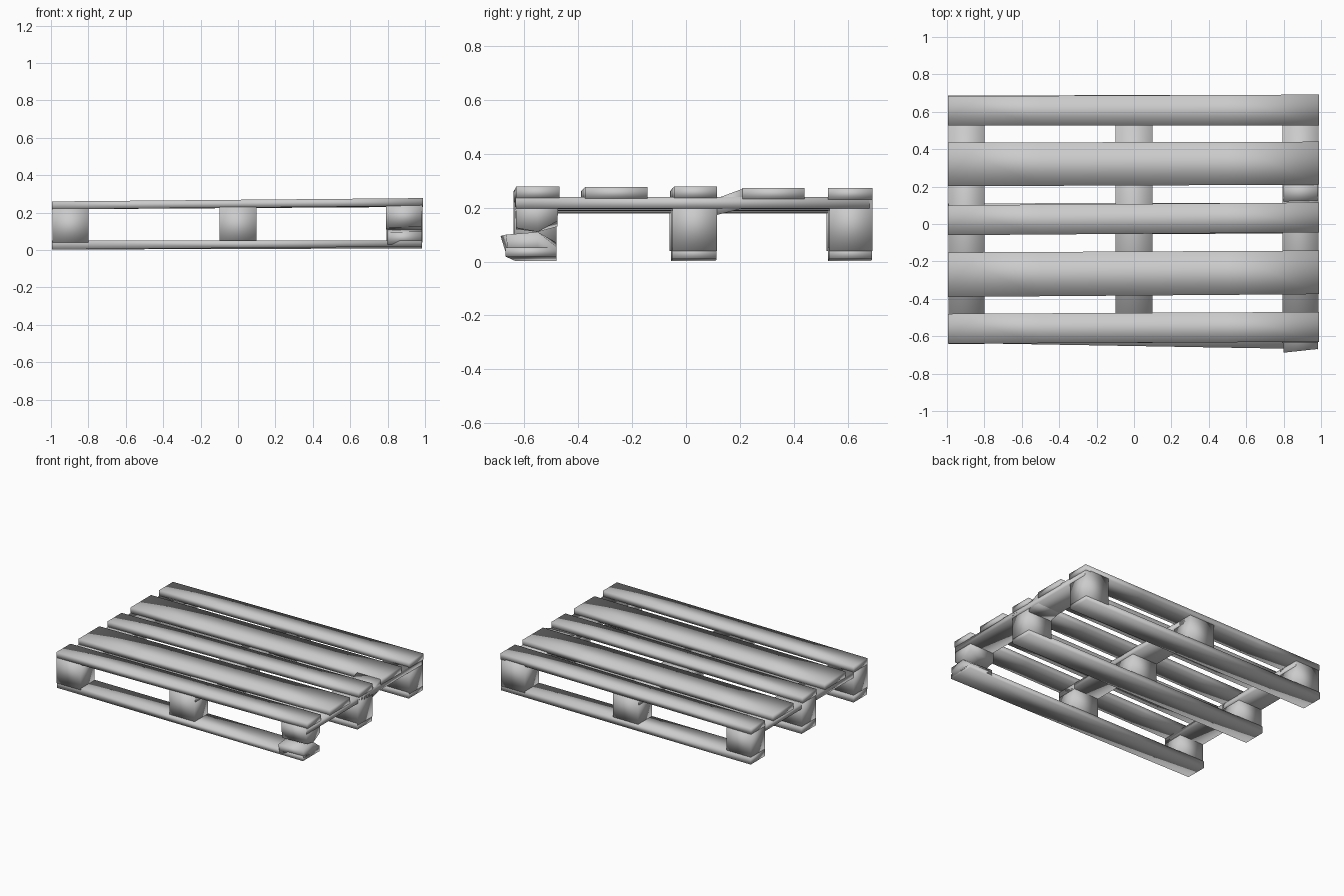
import bpy, bmesh

if "Cube" in bpy.data.objects:
    bpy.data.objects.remove(bpy.data.objects["Cube"])


def loft(name, rings):
    """Closed solid skinned through rings with equal point counts."""
    bm = bmesh.new()
    loops = [[bm.verts.new(p) for p in r] for r in rings]
    n = len(loops[0])
    for a, b in zip(loops, loops[1:]):
        for i in range(n):
            j = (i + 1) % n
            bm.faces.new((a[i], a[j], b[j], b[i]))
    bm.faces.new(loops[0])
    bm.faces.new(loops[-1])
    bmesh.ops.recalc_face_normals(bm, faces=bm.faces)
    me = bpy.data.meshes.new(name)
    bm.to_mesh(me)
    bm.free()
    for p in me.polygons:
        p.use_smooth = True
    ob = bpy.data.objects.new(name, me)
    bpy.context.collection.objects.link(ob)
    return ob


def x_ring(x, y0, y1, z0, z1):
    return [(x, y0, z0), (x, y1, z0), (x, y1, z1), (x, y0, z1)]


def lift(x):
    # the deck rises slightly toward the right end
    return 0.009 * x


# Top deck slats: (left y range, right y range, right-end height tweak)
slats = [
    (-0.64, -0.48, -0.63, -0.47, 0.0),
    (-0.39, -0.152, -0.375, -0.142, -0.002),
    (-0.06, 0.10, -0.045, 0.115, 0.0),
    (0.202, 0.435, 0.21, 0.44, -0.004),
    (0.527, 0.683, 0.527, 0.692, -0.005),
]
for i, (a0, a1, b0, b1, dz) in enumerate(slats):
    rings = []
    for x in (-0.995, -0.5, 0.0, 0.5, 0.99):
        t = (x + 1) / 2
        z = 0.269 + lift(x) + dz * t
        rings.append(x_ring(x, a0 + (b0 - a0) * t, a1 + (b1 - a1) * t, z - 0.042, z))
    loft(f"deck_slat_{i + 1}", rings)

# Cross beams under the deck
beams = [("left", -0.992, -0.80), ("middle", -0.10, 0.10), ("right", 0.795, 0.987)]
for side, x0, x1 in beams:
    loft(f"cross_beam_{side}", [
        x_ring(x, -0.63, 0.68, 0.188 + lift(x), 0.23 + lift(x)) for x in (x0, x1)])

# Sagging splice on the right beam between two slats
loft("beam_splice", [
    [(x, 0.11, 0.172), (x, 0.22, 0.20), (x, 0.215, 0.272), (x, 0.115, 0.235)]
    for x in (0.80, 0.985)])

# Spacer blocks (the front right one is broken and built separately)
rows = [("front", -0.635, -0.48), ("middle", -0.055, 0.11), ("back", 0.527, 0.687)]
for row, y0, y1 in rows:
    for side, x0, x1 in beams:
        if (row, side) == ("front", "right"):
            continue
        s = 0.006 * x0
        loft(f"block_{row}_{side}", [
            x_ring(x, y0 + s, y1 + s, 0.04, 0.23 + lift(x)) for x in (x0, x1)])

# Bottom runners
for row, y0, y1 in rows:
    front = row == "front"
    rings = []
    for x in (-0.995, 0.0, 0.985):
        t = (x + 1) / 2
        kick = -0.035 * t if front else 0.004 * t
        base = 0.003 + (0.016 if front else 0.006) * t
        rings.append(x_ring(x, y0 + kick, y1 + kick * (0 if front else 1), base, 0.052))
    loft(f"bottom_runner_{row}", rings)

# Broken corner block: intact upper half and a shifted, twisted lower half
loft("broken_block_upper", [
    [(0.79, -0.63, 0.12), (0.985, -0.63, 0.125), (0.985, -0.55, 0.11),
     (0.985, -0.477, 0.15), (0.79, -0.477, 0.13), (0.79, -0.55, 0.11)],
    [(0.79, -0.635, 0.235), (0.985, -0.633, 0.24), (0.985, -0.55, 0.24),
     (0.985, -0.472, 0.24), (0.79, -0.475, 0.235), (0.79, -0.55, 0.235)]])
loft("broken_block_lower", [
    [(0.80, -0.668, 0.03), (0.985, -0.66, 0.03), (0.985, -0.55, 0.03),
     (0.985, -0.48, 0.03), (0.80, -0.48, 0.03), (0.80, -0.55, 0.03)],
    [(0.80, -0.688, 0.095), (0.985, -0.668, 0.10), (0.985, -0.55, 0.11),
     (0.985, -0.48, 0.055), (0.80, -0.48, 0.07), (0.80, -0.55, 0.11)]])
